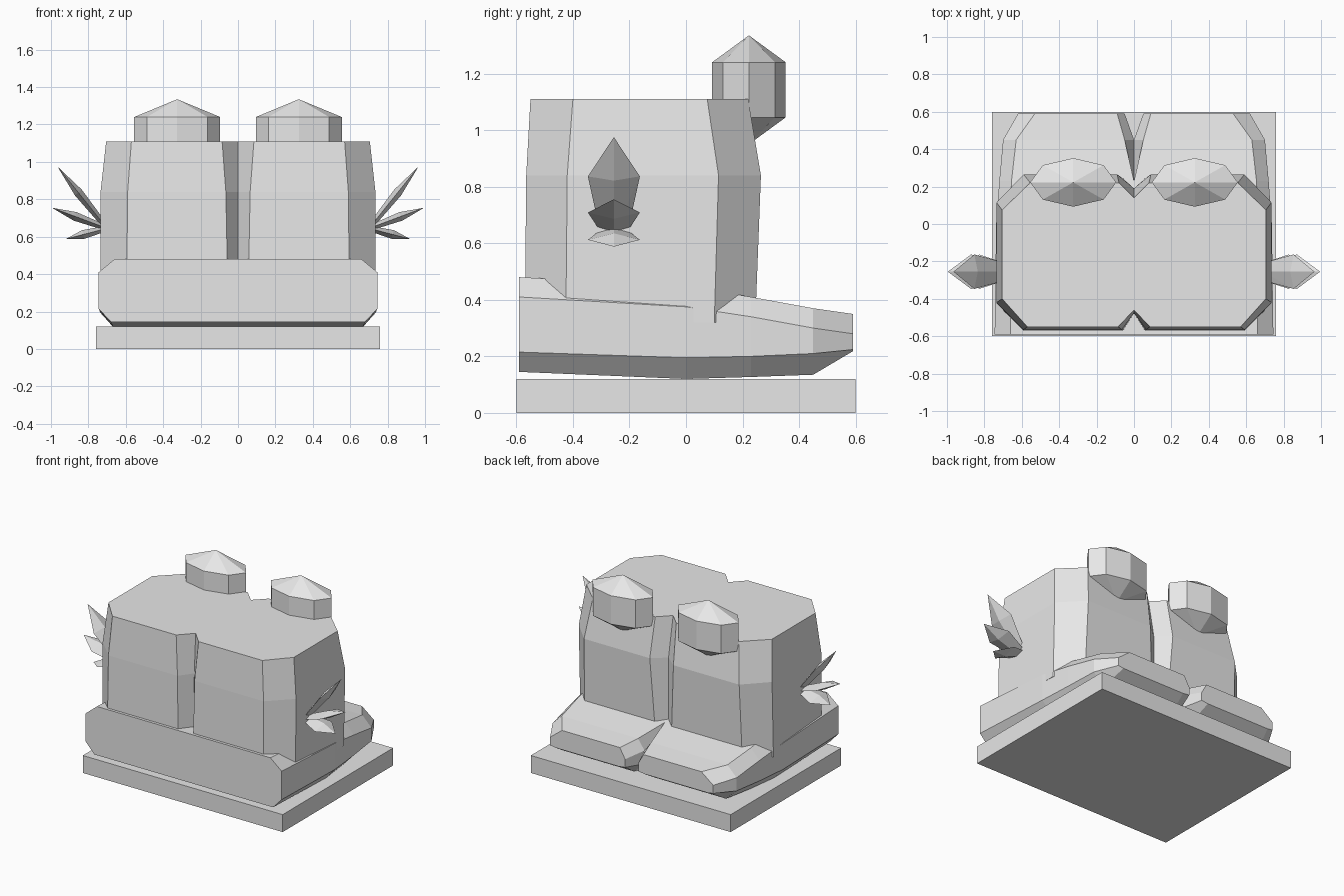
import bpy
import bmesh
import math
from mathutils import Vector

default_cube = bpy.data.objects.get("Cube")
if default_cube:
    bpy.data.objects.remove(default_cube, do_unlink=True)

grey = bpy.data.materials.new("light_grey")
grey.use_nodes = True
grey.diffuse_color = (0.8, 0.8, 0.8, 1)
grey.node_tree.nodes["Principled BSDF"].inputs["Base Color"].default_value = (0.8, 0.8, 0.8, 1)


def finish(name, bm, mirror=True):
    """Turn a bmesh into a flat shaded grey object, mirrored across x."""
    mesh = bpy.data.meshes.new(name)
    bm.to_mesh(mesh)
    bm.free()
    mesh.materials.append(grey)
    obj = bpy.data.objects.new(name, mesh)
    bpy.context.collection.objects.link(obj)
    if mirror:
        modifier = obj.modifiers.new("Mirror", 'MIRROR')
        modifier.use_clip = True
    return obj


def loft(name, rings):
    """Skin matching rings of points, leaving the centre plane open."""
    bm = bmesh.new()
    loops = [[bm.verts.new(p) for p in ring] for ring in rings]
    for lower, upper in zip(loops, loops[1:]):
        for i in range(len(lower)):
            j = (i + 1) % len(lower)
            bm.faces.new((lower[i], lower[j], upper[j], upper[i]))
    bm.faces.new(loops[0][::-1])
    bm.faces.new(loops[-1])
    bmesh.ops.recalc_face_normals(bm, faces=bm.faces)
    inner = [f for f in bm.faces if all(abs(v.co.x) < 0.001 for v in f.verts)]
    bmesh.ops.delete(bm, geom=inner, context='FACES')
    return finish(name, bm)


def hull(name, points):
    """Wrap points in a convex solid."""
    bm = bmesh.new()
    for p in points:
        bm.verts.new(p)
    bmesh.ops.convex_hull(bm, input=bm.verts[:])
    bmesh.ops.dissolve_limit(bm, angle_limit=0.01, verts=bm.verts, edges=bm.edges)
    bmesh.ops.recalc_face_normals(bm, faces=bm.faces)
    return finish(name, bm)


# Base slab
bm = bmesh.new()
bmesh.ops.create_cube(bm, size=1)
bmesh.ops.scale(bm, vec=(1.52, 1.2, 0.12), verts=bm.verts)
bmesh.ops.translate(bm, vec=(0, 0, 0.06), verts=bm.verts)
finish("base_slab", bm, mirror=False)

# Body: chamfered plan with a notch at the front and back centre
plans = {
    0.32: [(0, -0.48), (0.055, -0.57), (0.595, -0.57), (0.735, -0.425),
           (0.735, 0.10), (0.60, 0.245), (0.06, 0.245), (0, 0.19)],
    0.84: [(0, -0.475), (0.065, -0.565), (0.59, -0.565), (0.735, -0.42),
           (0.735, 0.115), (0.59, 0.265), (0.09, 0.265), (0, 0.19)],
    1.11: [(0, -0.46), (0.085, -0.55), (0.57, -0.55), (0.705, -0.40),
           (0.705, 0.075), (0.555, 0.22), (0.08, 0.22), (0, 0.14)],
}
loft("body", [[(x, y, z) for x, y in plan] for z, plan in plans.items()])

# Feet: per section y, (top x, z), (side x, upper z, lower z), (bottom x, z),
# then the inner edge x at the top, side and bottom
sections = [
    (-0.59, (0.66, 0.48), (0.745, 0.41, 0.215), (0.68, 0.145), (0, 0, 0)),
    (0.0, (0.665, 0.45), (0.737, 0.375, 0.195), (0.67, 0.12), (0, 0, 0)),
    (0.23, (0.655, 0.41), (0.72, 0.34, 0.20), (0.65, 0.127), (0, 0, 0)),
    (0.45, (0.63, 0.37), (0.70, 0.30, 0.21), (0.62, 0.135), (0.05, 0, 0.08)),
    (0.59, (0.53, 0.35), (0.62, 0.28, 0.224), (0.58, 0.218), (0.09, 0.05, 0.1)),
]
rings = []
for y, (top_x, top), (side_x, up, low), (bot_x, bot), (in_top, in_side, in_bot) in sections:
    rings.append([(in_top, y, top), (top_x, y, top), (side_x, y, up), (side_x, y, low),
                  (bot_x, y, bot), (in_bot, y, bot), (in_side, y, low), (in_side, y, up)])
loft("feet", rings)

# Ears: flattened octagonal drums pointed above and below
ear = Vector((0.325, 0.2225, 0))
points = [ear + Vector((0, 0, z)) for z in (0.95, 1.335)]
for i in range(8):
    a = i * math.pi / 4
    for z in (1.045, 1.24):
        points.append(ear + Vector((0.23 * math.cos(a), 0.13 * math.sin(a), z)))
hull("ears", points)

# Side spikes: flat diamond leaves fanning out of each side
root = Vector((0.70, -0.255, 0.645))
tips = {"upper": (0.965, 0.975), "middle": (0.995, 0.755), "lower": (0.92, 0.588)}
for label, (x, z) in tips.items():
    tip = Vector((x, root.y, z))
    along = (tip - root).normalized()
    across = Vector((0, 1, 0))
    thick = along.cross(across)
    points = [tip]
    for t, width, depth in ((0, 0.05, 0.014), (0.58, 0.092, 0.024)):
        centre = root.lerp(tip, t)
        for sign in (-1, 1):
            points += [centre + across * width * sign, centre + thick * depth * sign]
    hull(label + "_side_spikes", points)
